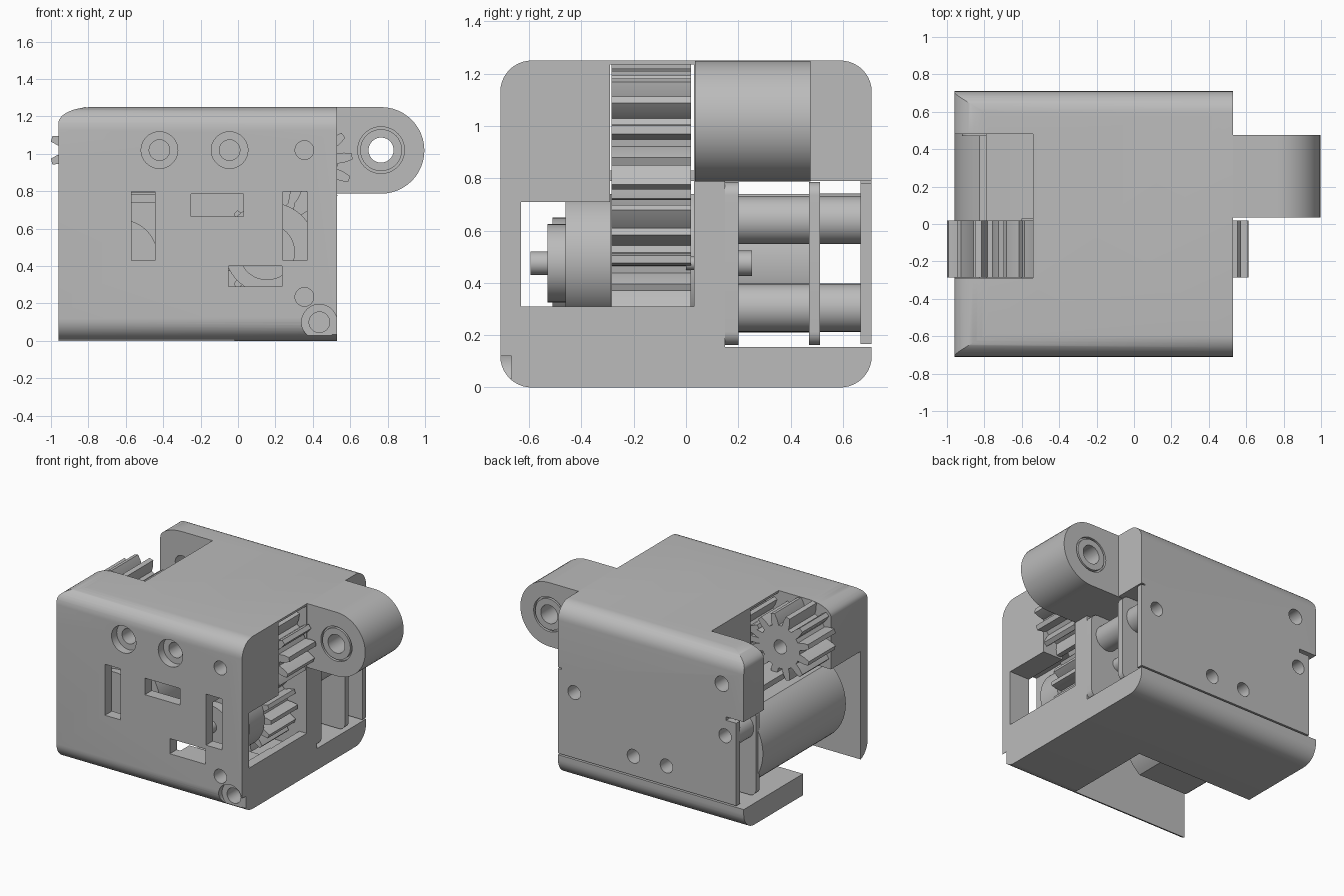
import bpy, bmesh, math
from math import cos, sin, pi

cube = bpy.data.objects.get("Cube")
if cube:
    bpy.data.objects.remove(cube, do_unlink=True)

grey = bpy.data.materials.new("machined grey")
grey.use_nodes = True
grey.diffuse_color = (0.5, 0.5, 0.5, 1)
grey.node_tree.nodes["Principled BSDF"].inputs["Base Color"].default_value = (0.5, 0.5, 0.5, 1)


def prism(name, pts, axis, a, b):
    """Extrude a 2D outline along x (outline in y, z) or along y (outline in x, z)."""
    place = (lambda u, v, t: (t, u, v)) if axis == "x" else (lambda u, v, t: (u, t, v))
    bm = bmesh.new()
    lo = [bm.verts.new(place(u, v, a)) for u, v in pts]
    hi = [bm.verts.new(place(u, v, b)) for u, v in pts]
    bm.faces.new(lo)
    bm.faces.new(hi)
    n = len(pts)
    for i in range(n):
        bm.faces.new((lo[i], lo[(i + 1) % n], hi[(i + 1) % n], hi[i]))
    bmesh.ops.recalc_face_normals(bm, faces=bm.faces)
    mesh = bpy.data.meshes.new(name)
    bm.to_mesh(mesh)
    bm.free()
    mesh.materials.append(grey)
    ob = bpy.data.objects.new(name, mesh)
    bpy.context.scene.collection.objects.link(ob)
    return ob


def arc(cx, cz, r, a0, a1, n=10):
    return [(cx + r * cos(a0 + (a1 - a0) * i / n), cz + r * sin(a0 + (a1 - a0) * i / n))
            for i in range(n + 1)]


def rounded(u0, u1, v0, v1, r):
    corners = ((u1 - r, v1 - r), (u0 + r, v1 - r), (u0 + r, v0 + r), (u1 - r, v0 + r))
    return [p for k, (u, v) in enumerate(corners) for p in arc(u, v, r, k * pi / 2, (k + 1) * pi / 2)]


def box(x0, x1, y0, y1, z0, z1):
    return prism("cutter", [(x0, z0), (x1, z0), (x1, z1), (x0, z1)], "y", y0, y1)


def rod(x, z, r, y0, y1, name="cutter", n=40):
    return prism(name, arc(x, z, r, 0, 2 * pi, n)[:-1], "y", y0, y1)


def boolean(ob, cutters, op="DIFFERENCE"):
    bpy.context.view_layer.objects.active = ob
    for c in cutters:
        mod = ob.modifiers.new("cut", "BOOLEAN")
        mod.operation, mod.solver, mod.object = op, "EXACT", c
        bpy.ops.object.modifier_apply(modifier=mod.name)
        bpy.data.objects.remove(c, do_unlink=True)


def gear(name, x, z, tip, teeth, turn=0.0):
    root, pts = tip - 0.08, []
    for i in range(teeth):
        for f, r in ((-.33, root), (-.25, tip - .04), (-.13, tip), (.13, tip), (.25, tip - .04), (.33, root)):
            a = turn + 2 * pi * (i + f) / teeth
            pts.append((x + r * cos(a), z + r * sin(a)))
    ob = prism(name, pts, "y", -0.285, 0.02)
    boolean(ob, [rod(x, z, 0.05, -0.4, 0.1)])


AXIS_Z = 1.02
BACK_HOLES = ((0.40, 0.64), (-0.075, 0.305), (-0.34, 0.305), (-0.81, 0.65))

# Housing: rounded block with its top left edge rolled over
housing = prism("housing", rounded(-0.71, 0.71, 0, 1.25, 0.12), "x", -0.96, 0.53)
roll = [(-0.96, -0.1), (0.6, -0.1), (0.6, 1.25)] + arc(-0.78, 1.165, 0.085, pi / 2, pi / 2, 1)[:1] + [
    (-0.78 + 0.18 * cos(a), 1.165 + 0.085 * sin(a)) for a in [pi / 2 + i * pi / 20 for i in range(1, 11)]]
boolean(housing, [prism("cutter", roll, "y", -1, 1)], "INTERSECT")

# Cavities: gear train, left opening, motor bay, bracket slot, side window
boolean(housing, [
    box(-0.6, 0.6, -0.29, 0.03, 0.31, 1.235),
    box(-0.1, 0.47, -0.29, 0.03, 0.2, 0.5),
    box(-1.1, -0.54, -0.29, 0.48, 0.83, 1.4),
    box(-1.1, -0.79, -0.29, 0.48, 0.6, 0.9),
    box(-1.1, -0.02, -0.63, 0.03, -0.1, 0.79),
    box(-1.1, -0.3, -0.1, 0.3, 0.155, 0.79),
    box(-1.1, 0.6, 0.15, 0.667, 0.155, 0.79),
    box(-0.1, 0.6, -0.63, -0.29, 0.31, 0.71),
    box(-0.1, 0.46, -0.53, -0.2, 0.24, 0.5),
])

# Back wall: groove along the bottom, short left edge, corner notches, bores
boolean(housing, [
    box(-1.1, 0.6, 0.6, 0.8, 0.155, 0.166),
    box(-1.1, -0.9, 0.6, 0.8, 0.155, 0.79),
    box(-1.1, -0.82, 0.6, 0.8, 0.765, 0.79),
    box(0.5, 0.6, 0.6, 0.8, 0.78, 0.79),
    rod(-0.785, AXIS_Z, 0.055, 0.3, 0.8),
] + [rod(x, z, 0.05, 0.6, 0.8) for x, z in BACK_HOLES])

# Front slots
for x0, x1, z0, z1 in ((-0.57, -0.445, 0.43, 0.80), (-0.25, 0.03, 0.665, 0.785),
                       (0.24, 0.37, 0.43, 0.80), (-0.05, 0.235, 0.29, 0.40)):
    boolean(housing, [box(x0, x1, -0.8, -0.28, z0, z1)])

# Front bores and screw pockets
for x in (-0.42, -0.045):
    boolean(housing, [rod(x, AXIS_Z, 0.098, -0.8, -0.65), rod(x, AXIS_Z, 0.055, -0.8, -0.31)])
boolean(housing, [
    rod(0.355, AXIS_Z, 0.05, -0.8, -0.31),
    rod(0.355, 0.235, 0.05, -0.8, -0.55),
    rod(0.435, 0.10, 0.095, -0.8, -0.668),
    box(0.435, 0.6, -0.8, -0.668, 0.035, 0.12),
    rod(0.435, 0.10, 0.055, -0.8, -0.45),
])

# Hinge lug with a bearing in its bore
LX = 0.765
lug = prism("hinge_lug", [(0.5, 1.25), (0.5, 0.787)] + arc(LX, 1.0185, 0.2315, -pi / 2, pi / 2, 24), "y", 0.035, 0.475)
boolean(lug, [rod(LX, AXIS_Z, 0.125, -0.1, 0.055), rod(LX, AXIS_Z, 0.125, 0.455, 0.6),
              rod(LX, AXIS_Z, 0.09, -0.1, 0.6)])
bearing = rod(LX, AXIS_Z, 0.112, 0.035, 0.475, "hinge_bearing")
boolean(bearing, [rod(LX, AXIS_Z, 0.067, -0.1, 0.6)])

# Gear train, with the reduction gear and its disc below
gear("output_gear", -0.77, AXIS_Z, 0.235, 12, pi / 12)
gear("idler_gear_1", -0.42, AXIS_Z, 0.2, 12)
gear("idler_gear_2", -0.045, AXIS_Z, 0.2, 12, pi / 12)
gear("drive_gear", 0.375, 0.955, 0.238, 12, pi / 24)
gear("reduction_gear", 0.185, 0.49, 0.28, 16)
rod(0.17, 0.495, 0.245, -0.46, -0.288, "reduction_disc", 64)
rod(0.155, 0.475, 0.15, -0.53, -0.46, "reduction_collar")
rod(0.155, 0.475, 0.045, -0.595, -0.53, "reduction_shaft")
rod(0.4, 0.475, 0.025, 0.0, 0.07, "gear_pin")

# Flat-sided motor can with front boss
flat = math.asin(0.265 / 0.33)
can = arc(-0.63, 0.475, 0.33, -flat, flat, 20) + arc(-0.63, 0.475, 0.33, pi - flat, pi + flat, 20)
prism("motor_body", can, "y", -0.46, 0.49)
rod(-0.63, 0.45, 0.20, -0.51, -0.46, "motor_boss")

# Motor bracket: plates, spacer tubes and shaft end
for name, y0, y1, x0 in (("inner_plate", 0.15, 0.20, -0.3), ("middle_plate", 0.47, 0.512, -0.92)):
    prism(name, rounded(x0, 0.53, 0.163, 0.785, 0.05), "y", y0, y1)
for i, (x, z) in enumerate(BACK_HOLES):
    tube = rod(x, z, 0.092, 0.2 if x > -0.3 else 0.49, 0.668, "spacer_tube_%d" % (i + 1))
    boolean(tube, [rod(x, z, 0.05, 0.55, 0.8)])
rod(0.3, 0.475, 0.048, 0.2, 0.253, "bracket_shaft_end")

# Smooth the round surfaces, keep edges crisp
bpy.ops.object.select_all(action="DESELECT")
for ob in bpy.context.scene.objects:
    if ob.type == "MESH":
        ob.select_set(True)
        bpy.context.view_layer.objects.active = ob
bpy.ops.object.shade_smooth_by_angle(angle=math.radians(28))
